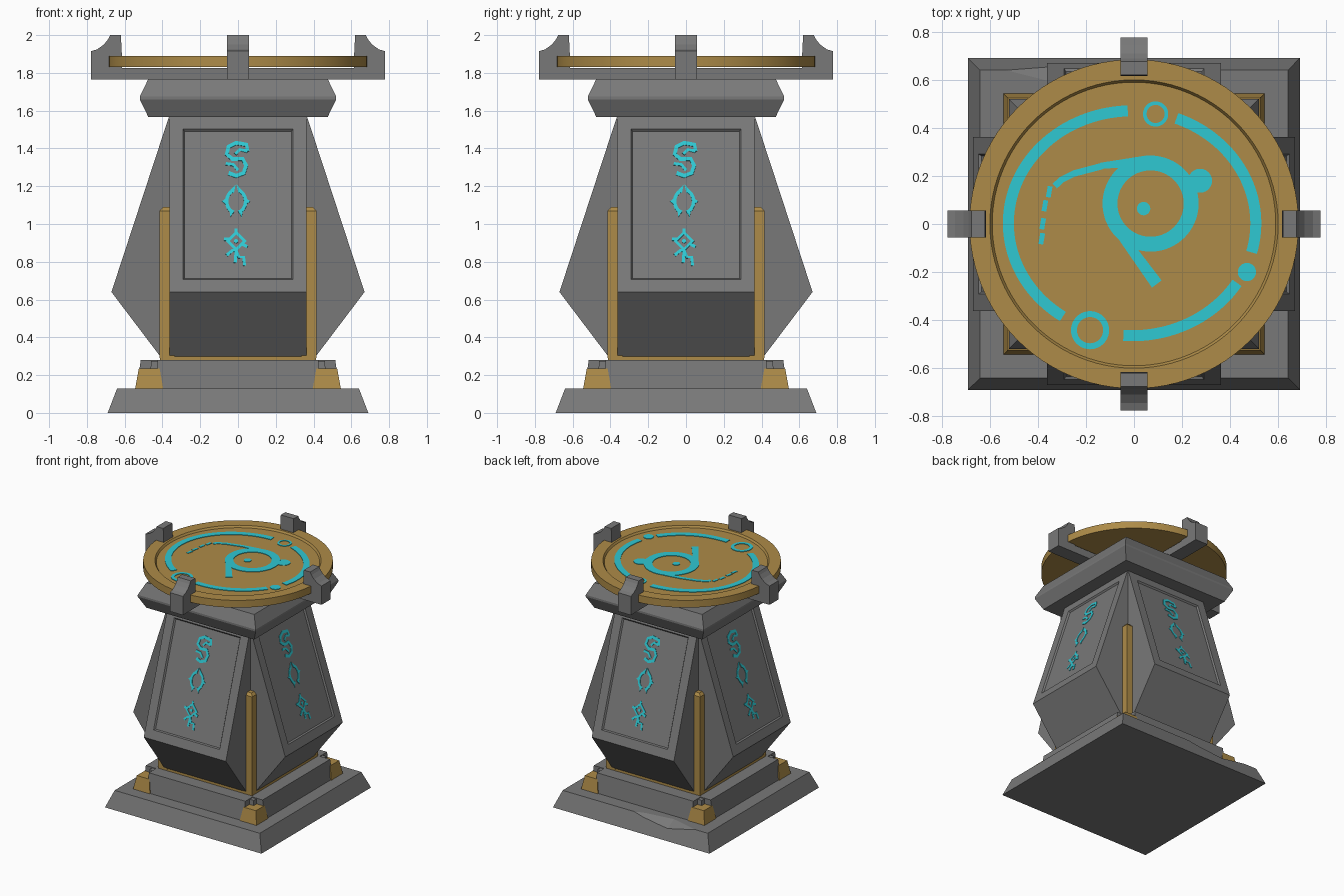
import bpy, bmesh, math
from mathutils import Matrix, Vector

if "Cube" in bpy.data.objects:
    bpy.data.objects.remove(bpy.data.objects["Cube"])


def material(name, rgb):
    m = bpy.data.materials.new(name)
    m.diffuse_color = (*rgb, 1)
    m.use_nodes = True
    m.node_tree.nodes["Principled BSDF"].inputs["Base Color"].default_value = m.diffuse_color
    return m


STONE = material("grey stone", (0.19, 0.19, 0.19))
GOLD = material("dull gold", (0.42, 0.26, 0.065))
GLOW = material("cyan glow", (0.028, 0.58, 0.65))


def finish(bm, name, mat, turn=0, fix=True):
    if fix:
        bmesh.ops.recalc_face_normals(bm, faces=bm.faces[:])
    bm.transform(Matrix.Rotation(turn * math.pi / 2, 4, 'Z'))
    me = bpy.data.meshes.new(name)
    bm.to_mesh(me)
    bm.free()
    me.materials.append(mat)
    ob = bpy.data.objects.new(name, me)
    bpy.context.collection.objects.link(ob)
    return ob


def stack(name, mat, levels, cx=0, cy=0):
    """Rectangles (half x, half y, z) lofted upward."""
    bm = bmesh.new()
    rings = [[bm.verts.new((cx + sx * hx, cy + sy * hy, z))
              for sx, sy in ((-1, -1), (1, -1), (1, 1), (-1, 1))] for hx, hy, z in levels]
    for a, b in zip(rings, rings[1:]):
        for i in range(4):
            j = (i + 1) % 4
            bm.faces.new((a[i], a[j], b[j], b[i]))
    bm.faces.new(rings[0][::-1])
    bm.faces.new(rings[-1])
    return finish(bm, name, mat)


def prism(profile, half):
    """Profile of (distance toward the front, z), extruded along x."""
    bm = bmesh.new()
    a = [bm.verts.new((-half, -d, z)) for d, z in profile]
    b = [bm.verts.new((half, -d, z)) for d, z in profile]
    n = len(profile)
    bm.faces.new(a)
    bm.faces.new(b[::-1])
    for i in range(n):
        j = (i + 1) % n
        bm.faces.new((a[i], b[i], b[j], a[j]))
    bmesh.ops.recalc_face_normals(bm, faces=bm.faces[:])
    return bm


def ribbon(pts, w, closed=False):
    """Quads following a 2D path with width w."""
    p = [Vector(q) for q in pts]
    n = len(p)
    sides = []
    for i in range(n):
        prev = p[i - 1] if closed or i else p[i]
        nxt = p[(i + 1) % n] if closed or i < n - 1 else p[i]
        t = (nxt - prev).normalized()
        o = Vector((-t.y, t.x)) * w / 2
        sides.append((p[i] + o, p[i] - o))
    out = []
    for i in range(n if closed else n - 1):
        (a, b), (c, d) = sides[i], sides[(i + 1) % n]
        out.append([a, b, d, c])
    return out


def arc(cx, cy, rx, ry, a0, a1, n=32):
    return [(cx + rx * math.cos(math.radians(a0 + (a1 - a0) * i / n)),
             cy + ry * math.sin(math.radians(a0 + (a1 - a0) * i / n))) for i in range(n + 1)]


def ring(cx, cy, r, w, n=40):
    return ribbon(arc(cx, cy, r, r, 0, 360, n)[:-1], w, True)


def dot(cx, cy, r):
    return [arc(cx, cy, r, r, 0, 360, 24)[:-1]]


def plate(name, polys, place, turn=0):
    """Thin painted marks from 2D polygons."""
    bm = bmesh.new()
    for poly in polys:
        area = sum(poly[i - 1][0] * q[1] - q[0] * poly[i - 1][1] for i, q in enumerate(poly))
        poly = poly if area > 0 else poly[::-1]
        bm.faces.new([bm.verts.new(place(q[0], q[1])) for q in poly])
    bmesh.ops.remove_doubles(bm, verts=bm.verts[:], dist=1e-5)
    ob = finish(bm, name, GLOW, turn, fix=False)
    mod = ob.modifiers.new("thickness", 'SOLIDIFY')
    mod.thickness = 0.005
    mod.offset = -1


# Base slab with a chipped back edge
base = stack("base_slab", STONE, [(0.69, 0.69, 0), (0.64, 0.64, 0.13)])
bm = bmesh.new()
for co in ((-0.56, 0.645, 0.131), (-0.3, 0.565, 0.14), (-0.05, 0.6, 0.14), (0.05, 0.65, 0.132),
           (-0.3, 0.68, 0.07), (-0.1, 0.69, 0.085), (-0.3, 0.8, 0.3), (-0.1, 0.8, 0.3)):
    bm.verts.new(co)
bmesh.ops.convex_hull(bm, input=bm.verts[:])
cutter = finish(bm, "chip_cutter", STONE)
cutter.hide_render = True
mod = base.modifiers.new("chip", 'BOOLEAN')
mod.operation = 'DIFFERENCE'
mod.object = cutter
bpy.context.view_layer.objects.active = base
bpy.ops.object.modifier_apply(modifier="chip")
bpy.data.objects.remove(cutter)

# Stepped plinth with notched corners and gold corner feet
stack("plinth_core", STONE, [(0.47, 0.47, 0.12), (0.46, 0.46, 0.275)])
stack("plinth_front_back", STONE, [(0.425, 0.538, 0.12), (0.425, 0.515, 0.28)])
stack("plinth_sides", STONE, [(0.538, 0.425, 0.12), (0.515, 0.425, 0.28)])
stack("gold_footing", GOLD, [(0.412, 0.412, 0.27), (0.412, 0.412, 0.302)])
for sx in (-1, 1):
    for sy in (-1, 1):
        stack("corner_foot", GOLD, [(0.075, 0.075, 0.125), (0.055, 0.055, 0.235)], sx * 0.47, sy * 0.47)
        stack("corner_post", GOLD, [(0.04, 0.04, 0.29), (0.04, 0.04, 1.07), (0.022, 0.022, 1.09)],
              sx * 0.375, sy * 0.375)

# Abstract marks for the panels
marks = ribbon([(0.05, 1.385), (0.045, 1.42), (-0.01, 1.43), (-0.05, 1.41), (-0.06, 1.37), (-0.03, 1.345),
                (0.025, 1.345), (0.043, 1.31), (0.03, 1.27), (-0.01, 1.255), (-0.05, 1.27)], 0.022)
marks += ribbon([(0.05, 1.385), (0.01, 1.395), (-0.015, 1.37)], 0.016)
marks += ribbon([(-0.065, 1.32), (-0.025, 1.315), (0.0, 1.285)], 0.016)
marks += ribbon(arc(-0.01, 1.12, 0.05, 0.06, 105, 255, 12), 0.018)
marks += ribbon(arc(-0.01, 1.12, 0.05, 0.06, -75, 75, 12), 0.018)
for s in (-1, 1):
    marks.append([(-0.01 + s * 0.055, 1.135), (-0.01 + s * 0.075, 1.12), (-0.01 + s * 0.055, 1.105)])
    marks.append([(-0.01 + s * 0.012, 1.165), (-0.01 + s * 0.002, 1.21), (-0.01 + s * 0.03, 1.18)])
    marks.append([(-0.01 + s * 0.012, 1.075), (-0.01 + s * 0.03, 1.035), (-0.01 + s * 0.035, 1.07)])
marks += ribbon([(-0.01, 0.955), (0.035, 0.91), (-0.01, 0.865), (-0.055, 0.91)], 0.02, True)
marks += dot(-0.01, 0.91, 0.011)
marks += ribbon([(-0.075, 0.92), (-0.045, 0.92)], 0.016)
marks += ribbon([(-0.01, 0.975), (-0.01, 0.945)], 0.016)
marks += ribbon([(0.02, 0.895), (0.05, 0.88)], 0.016)
marks += ribbon([(-0.06, 0.835), (-0.03, 0.86), (-0.01, 0.86), (0.005, 0.825), (0.03, 0.825), (0.035, 0.78)], 0.016)
marks += ribbon([(-0.01, 0.86), (-0.015, 0.795)], 0.016)

# Four belly wedges with recessed panels, and four clamp arms
SLOPE = 0.305 / 0.93
for k in range(4):
    bm = prism([(0, 0.29), (0.405, 0.29), (0.67, 0.64), (0.365, 1.57), (0, 1.57)], 0.362)
    panel = [f for f in bm.faces if f.normal.y < -0.3 and f.normal.z > 0.1]
    bmesh.ops.inset_region(bm, faces=panel, thickness=0.1)
    bmesh.ops.inset_region(bm, faces=panel, thickness=0.012, depth=-0.012)
    finish(bm, "belly_wedge", STONE, k)
    plate("panel_marks", marks, lambda u, v: (u, -(0.67 - (v - 0.64) * SLOPE) + 0.009, v), k)
    arm = prism([(0, 1.765), (0.777, 1.765), (0.777, 1.915), (0.745, 1.925), (0.71, 1.95), (0.688, 1.978),
                 (0.677, 2.0), (0.62, 2.0), (0.615, 1.9), (0.615, 1.825), (0, 1.825)], 0.057)
    finish(arm, "clamp_arm", STONE, k)

# Cap block
stack("cap_block", STONE, [(0.475, 0.475, 1.567), (0.52, 0.52, 1.66), (0.52, 0.52, 1.675), (0.475, 0.475, 1.767)])

# Gold dial with raised rim
bm = bmesh.new()
prof = [(0, 1.832), (0.685, 1.832), (0.685, 1.89), (0.6, 1.89), (0.59, 1.875), (0, 1.875)]
vs = [bm.verts.new((r, 0, z)) for r, z in prof]
es = [bm.edges.new(p) for p in zip(vs, vs[1:])]
bmesh.ops.spin(bm, geom=vs + es, axis=(0, 0, 1), cent=(0, 0, 0), angle=2 * math.pi, steps=96)
bmesh.ops.remove_doubles(bm, verts=bm.verts[:], dist=1e-5)
dial = finish(bm, "gold_dial", GOLD)
bpy.ops.object.select_all(action='DESELECT')
dial.select_set(True)
bpy.context.view_layer.objects.active = dial
bpy.ops.object.shade_smooth_by_angle(angle=math.radians(30))

# Dial marks: broken orbit, small moons, central ring with tails
d = []
for a0, a1 in ((92, 236), (-15, 69), (-94, -32)):
    d += ribbon(arc(-0.008, 0.003, 0.515, 0.468, a0, a1, 48), 0.046)
d += ring(0.09, 0.458, 0.045, 0.015) + ring(-0.183, -0.442, 0.067, 0.025) + dot(0.47, -0.2, 0.038)
d += ring(0.069, 0.085, 0.169, 0.062, 64) + dot(0.04, 0.064, 0.028)
plate("dial_marks", d, lambda u, v: (u, v, 1.879))
t = dot(0.275, 0.18, 0.05)
t.append([(-0.128, 0.05), (-0.115, 0.01), (0.075, -0.265), (0.115, -0.235), (0.0, -0.085), (-0.08, 0.06)])
t.append([(0.05, 0.285), (-0.14, 0.255), (-0.13, 0.23), (-0.05, 0.235)])
t += ribbon([(-0.13, 0.242), (-0.25, 0.21), (-0.3, 0.185), (-0.33, 0.158)], 0.027)
for x, y in ((-0.355, 0.133), (-0.373, 0.075), (-0.382, 0.0), (-0.386, -0.062)):
    t += ribbon([(x + 0.006, y + 0.024), (x - 0.002, y - 0.022)], 0.02)
plate("dial_tails", t, lambda u, v: (u, v, 1.8785))
